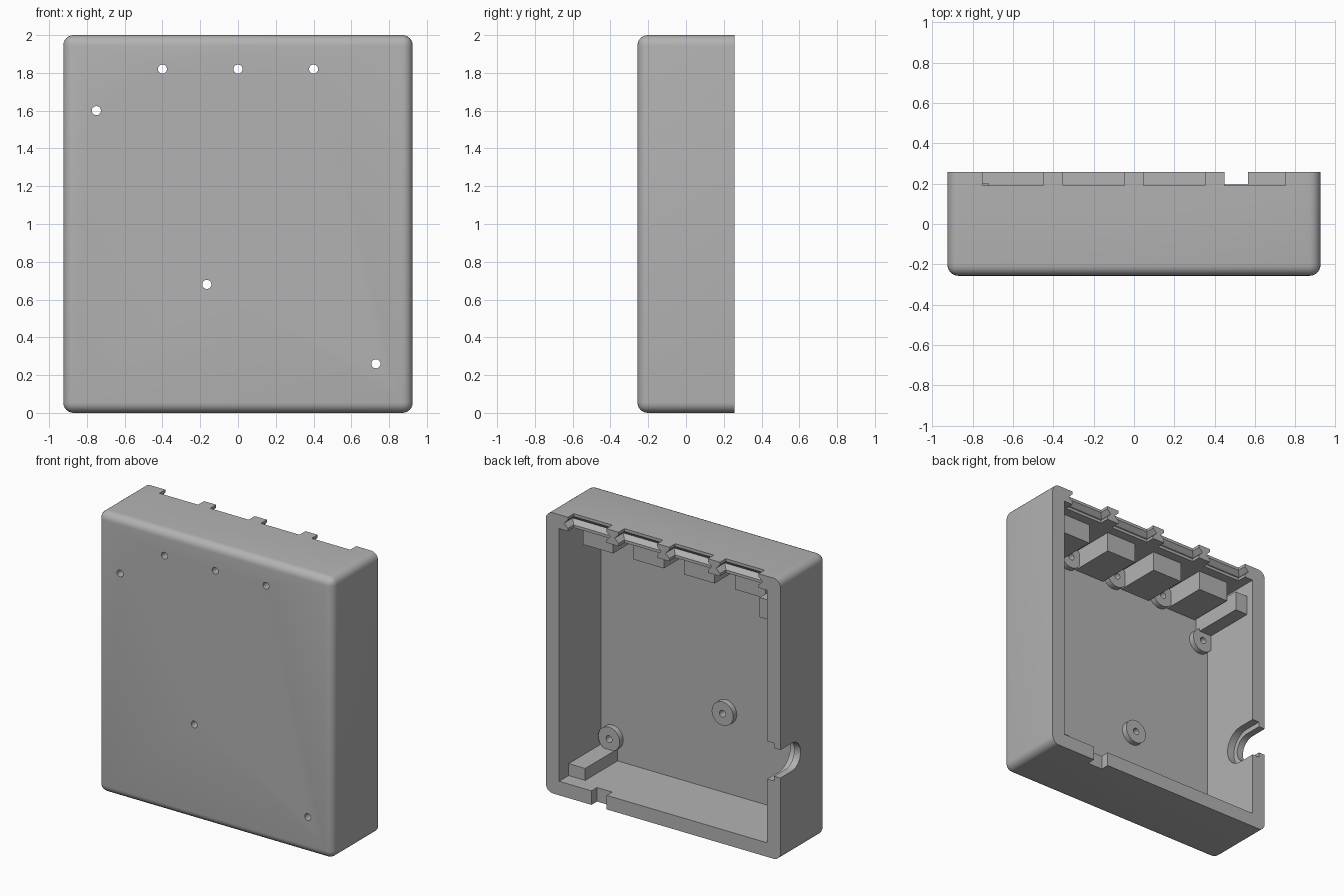
import bpy, bmesh, math
from mathutils import Matrix

cube = bpy.data.objects.get("Cube")
if cube:
    bpy.data.objects.remove(cube, do_unlink=True)

grey = bpy.data.materials.new("light_grey")
grey.use_nodes = True
COLOUR = (0.45, 0.45, 0.45, 1)
grey.diffuse_color = COLOUR
grey.node_tree.nodes["Principled BSDF"].inputs["Base Color"].default_value = COLOUR

HX, HY, H = 0.925, 0.257, 2.0      # outer half width, half depth, height
WX, FLOOR, WZ = 0.82, -0.215, 0.1  # inner wall, inner floor, end wall thickness
HOLES = [(-0.4, 1.82), (0, 1.82), (0.4, 1.82), (-0.75, 1.6), (-0.165, 0.68), (0.73, 0.26)]


def finish(name, bm):
    bmesh.ops.recalc_face_normals(bm, faces=bm.faces)
    mesh = bpy.data.meshes.new(name)
    bm.to_mesh(mesh)
    bm.free()
    mesh.materials.append(grey)
    ob = bpy.data.objects.new(name, mesh)
    bpy.context.collection.objects.link(ob)
    return ob


def loft(name, rings):
    """Solid through a stack of matching rings of points."""
    bm = bmesh.new()
    vs = [[bm.verts.new(p) for p in ring] for ring in rings]
    n = len(vs[0])
    for a, b in zip(vs, vs[1:]):
        for i in range(n):
            j = (i + 1) % n
            bm.faces.new((a[i], a[j], b[j], b[i]))
    bm.faces.new(vs[0])
    bm.faces.new(vs[-1])
    return finish(name, bm)


def rect(x0, x1, y0, y1, z):
    return [(x0, y0, z), (x1, y0, z), (x1, y1, z), (x0, y1, z)]


def box(name, x0, x1, y0, y1, z0, z1):
    return loft(name, [rect(x0, x1, y0, y1, z0), rect(x0, x1, y0, y1, z1)])


def disc(name, x, z, r, y0, y1):
    ring = [(x + r * math.cos(i * math.tau / 32), z + r * math.sin(i * math.tau / 32))
            for i in range(32)]
    return loft(name, [[(px, y, pz) for px, pz in ring] for y in (y0, y1)])


def u_cut(r, x0, x1):
    """U-shaped cutter through the side wall, open to the back."""
    cy, cz = 0.13, 0.69
    ring = [(cy - r * math.sin(math.pi * i / 20), cz + r * math.cos(math.pi * i / 20))
            for i in range(21)]
    ring = [(0.4, cz + r)] + ring + [(0.4, cz - r)]
    return loft("cable_cutter", [[(x, y, z) for y, z in ring] for x in (x0, x1)])


def cut(ob, cutters):
    for c in cutters:
        m = ob.modifiers.new("cut", "BOOLEAN")
        m.operation, m.solver, m.object = "DIFFERENCE", "EXACT", c
    bpy.context.view_layer.update()
    mesh = bpy.data.meshes.new_from_object(ob.evaluated_get(bpy.context.evaluated_depsgraph_get()))
    ob.modifiers.clear()
    ob.data = mesh
    for c in cutters:
        bpy.data.objects.remove(c, do_unlink=True)


# Shell with every edge rounded except around the open back
bm = bmesh.new()
bmesh.ops.create_cube(bm, size=1, matrix=Matrix.Translation((0, 0, H / 2))
                      @ Matrix.Diagonal((2 * HX, 2 * HY, H, 1)))
edges = [e for e in bm.edges if not all(v.co.y > 0 for v in e.verts)]
bmesh.ops.bevel(bm, geom=edges, offset=0.055, segments=6, profile=0.5, affect="EDGES")
shell = finish("case_shell", bm)

cutters = [box("cavity_cutter", -WX, WX, FLOOR, 0.4, WZ, H - WZ)]
# Four slots in the top wall, each with a V groove around its edge
for cx in (-0.6, -0.2, 0.2, 0.6):
    rings = []
    for z, g in ((1.85, 0), (1.92, 0), (1.95, 0.03), (1.98, 0), (2.1, 0)):
        rings.append(rect(cx - 0.152 - g, cx + 0.152 + g, 0.19 - g, 0.4, z))
    cutters.append(loft("slot_cutter", rings))
# Latch notch in the bottom wall, stepped cable outlet in the side wall
cutters.append(box("notch_cutter", 0.445, 0.565, 0.195, 0.4, -0.1, 0.15))
cutters.append(u_cut(0.1, -1.1, -0.7))
cutters.append(u_cut(0.135, -0.875, -0.7))
for x, z in HOLES:
    cutters.append(disc("hole_cutter", x, z, 0.024, -0.4, 0))
cut(shell, cutters)
parts = [shell]

# Screw standoffs
for i, (x, z) in enumerate(HOLES):
    post = disc(f"standoff_{i + 1}", x, z, 0.085, FLOOR - 0.01, -0.175)
    cut(post, [disc("hole_cutter", x, z, 0.024, -0.4, 0)])
    parts.append(post)

# Support blocks below the slots
for i, cx in enumerate((-0.59, -0.19, 0.21, 0.61)):
    parts.append(box(f"top_block_{i + 1}", cx - 0.12, cx + 0.12, FLOOR - 0.01, 0.12, 1.76, 1.91))

# Corner supports
parts.append(box("upper_corner_block", -WX - 0.01, -0.72, FLOOR - 0.01, 0.2, 1.66, 1.8))
parts.append(box("lower_corner_block", 0.69, WX + 0.01, FLOOR - 0.01, 0.15, 0.09, 0.185))

bpy.ops.object.select_all(action="DESELECT")
for ob in parts:
    ob.select_set(True)
bpy.context.view_layer.objects.active = shell
bpy.ops.object.shade_smooth_by_angle(angle=math.radians(30))
